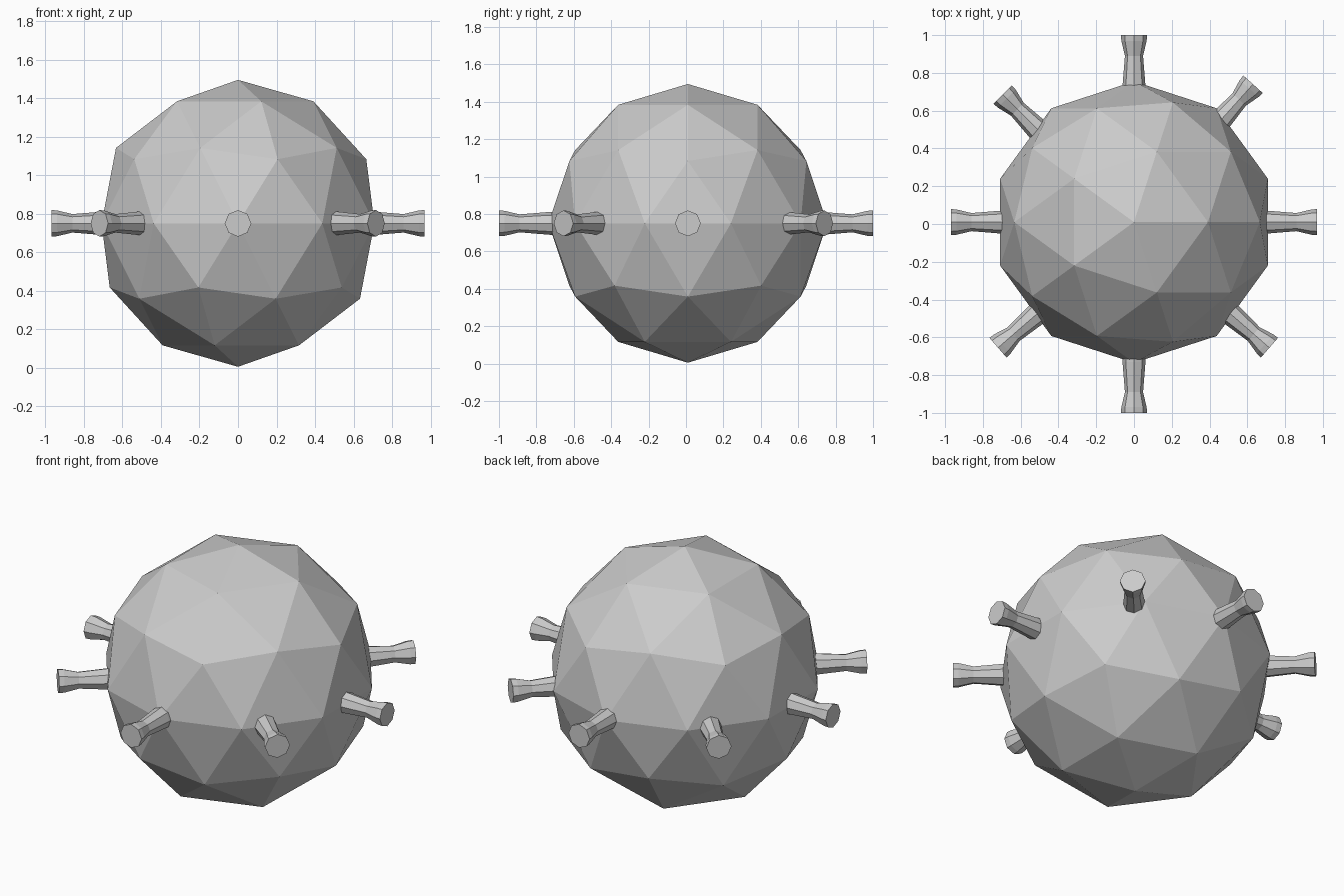
import bpy, bmesh
from math import cos, sin, pi, radians
from mathutils import Vector

if "Cube" in bpy.data.objects:
    bpy.data.objects.remove(bpy.data.objects["Cube"])

CZ = 0.75

# Faceted ball
bpy.ops.mesh.primitive_ico_sphere_add(subdivisions=2, radius=0.745, location=(0, 0.01, CZ))
bpy.context.object.name = "ball"

# Flared prong profile: (distance back from the tip, radius)
PROFILE = [(0.0, 0.069), (0.03, 0.067), (0.11, 0.048), (0.27, 0.061), (0.36, 0.062)]
SIDES = 8


def prong(name, tip_x, tip_y, angle):
    a = radians(angle)
    out = Vector((cos(a), sin(a), 0))
    side = Vector((-sin(a), cos(a), 0))
    up = Vector((0, 0, 1))
    tip = Vector((tip_x, tip_y, CZ))
    bm = bmesh.new()
    rings = []
    for back, r in PROFILE:
        rings.append([bm.verts.new(tip - out * back
                                   + side * r * cos(2 * pi * i / SIDES)
                                   + up * r * sin(2 * pi * i / SIDES))
                      for i in range(SIDES)])
    for p, q in zip(rings, rings[1:]):
        for i in range(SIDES):
            j = (i + 1) % SIDES
            bm.faces.new((p[i], q[i], q[j], p[j]))
    bm.faces.new(rings[0])
    bm.faces.new(rings[-1][::-1])
    bmesh.ops.recalc_face_normals(bm, faces=bm.faces)
    mesh = bpy.data.meshes.new(name)
    bm.to_mesh(mesh)
    bm.free()
    bpy.context.collection.objects.link(bpy.data.objects.new(name, mesh))


# Eight prongs around the equator
for name, x, y, angle in [
    ("right", 0.97, 0.01, 0), ("back_right", 0.63, 0.74, 48),
    ("back", 0, 1.0, 90), ("back_left", -0.695, 0.685, 135),
    ("left", -0.97, 0.01, 180), ("front_left", -0.72, -0.655, 221),
    ("front", 0, -1.0, 270), ("front_right", 0.717, -0.655, 319),
]:
    prong(name + "_prong", x, y, angle)
